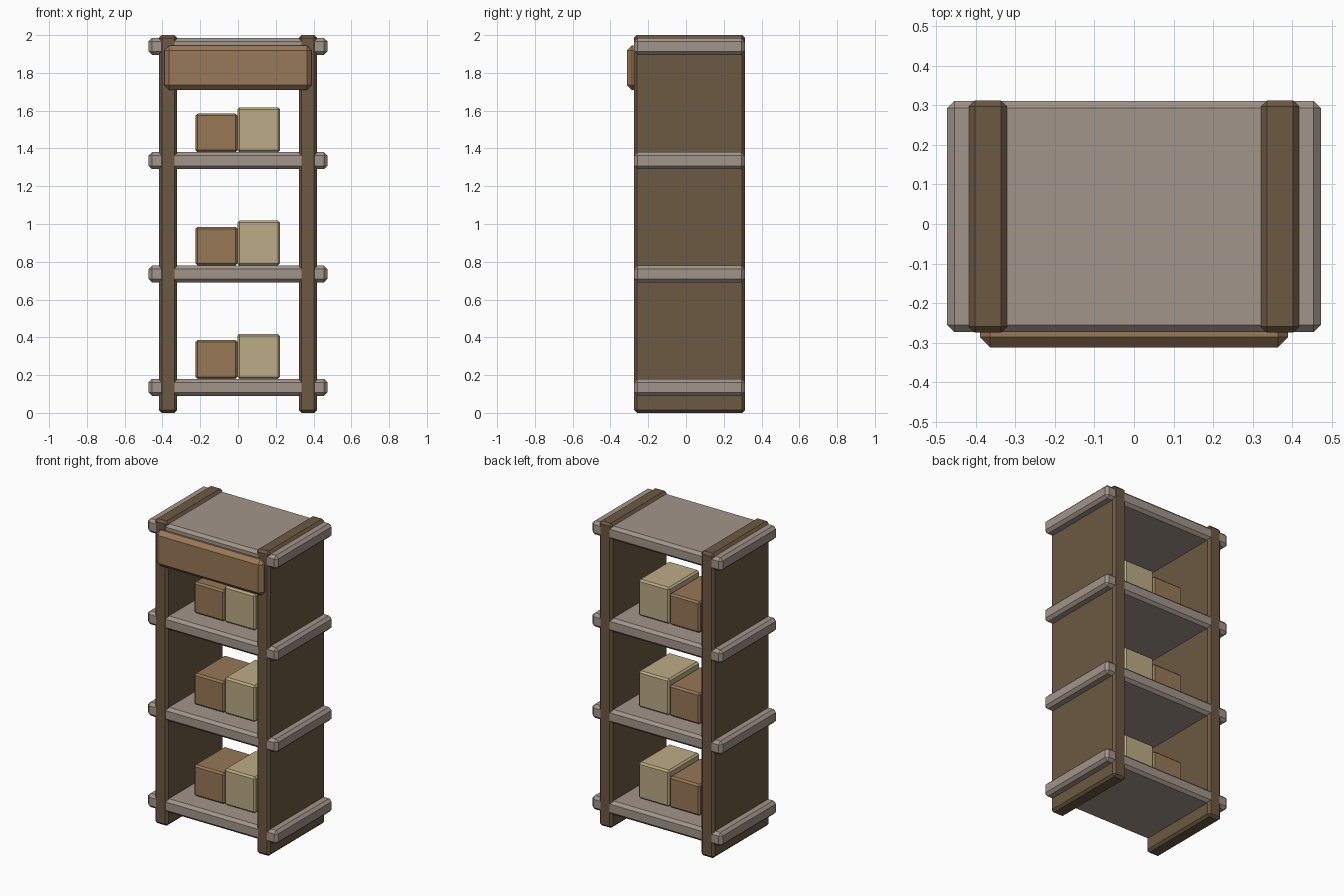
import bpy, bmesh

if "Cube" in bpy.data.objects:
    bpy.data.objects.remove(bpy.data.objects["Cube"])


def material(name, rgb):
    m = bpy.data.materials.new(name)
    m.diffuse_color = [((c / 255 + 0.055) / 1.055) ** 2.4 for c in rgb] + [1]
    m.use_nodes = True
    m.node_tree.nodes["Principled BSDF"].inputs["Base Color"].default_value = m.diffuse_color
    return m


def box(name, x, y, z, bevel, mat):
    """Chamfered box from (min, max) ranges on each axis."""
    bm = bmesh.new()
    bmesh.ops.create_cube(bm, size=1)
    for v in bm.verts:
        v.co = [r[0] + (c + 0.5) * (r[1] - r[0]) for c, r in zip(v.co, (x, y, z))]
    bmesh.ops.bevel(bm, geom=bm.edges[:], offset=bevel, offset_type='OFFSET',
                    segments=1, profile=0.5, affect='EDGES')
    me = bpy.data.meshes.new(name)
    bm.to_mesh(me)
    bm.free()
    me.materials.append(mat)
    bpy.context.collection.objects.link(bpy.data.objects.new(name, me))


dark_wood = material("dark_wood", (108, 88, 66))
grey_wood = material("grey_wood", (162, 149, 139))
sign_wood = material("sign_wood", (152, 120, 88))
brown_card = material("brown_card", (151, 120, 87))
pale_card = material("pale_card", (188, 171, 134))

# Side panels
for side, x in (("left", (-0.418, -0.322)), ("right", (0.322, 0.418))):
    box(side + "_side_panel", x, (-0.275, 0.3125), (0, 2), 0.015, dark_wood)

# Shelves run through the panels and stick out past them
for i, z in enumerate((0.09, 0.69, 1.29, 1.895)):
    box(f"shelf_{i + 1}", (-0.473, 0.473), (-0.274, 0.3115), (z, z + 0.09), 0.018, grey_wood)

# A pair of boxes on each of the lower three shelves
for i, z in enumerate((0.18, 0.78, 1.38)):
    box(f"small_box_{i + 1}", (-0.225, -0.003), (-0.14, 0.18), (z, z + 0.205), 0.011, brown_card)
    box(f"tall_box_{i + 1}", (-0.003, 0.222), (-0.14, 0.18), (z, z + 0.238), 0.011, pale_card)

# Header board across the front
box("header_board", (-0.39, 0.39), (-0.3125, -0.24), (1.71, 1.945), 0.026, sign_wood)
